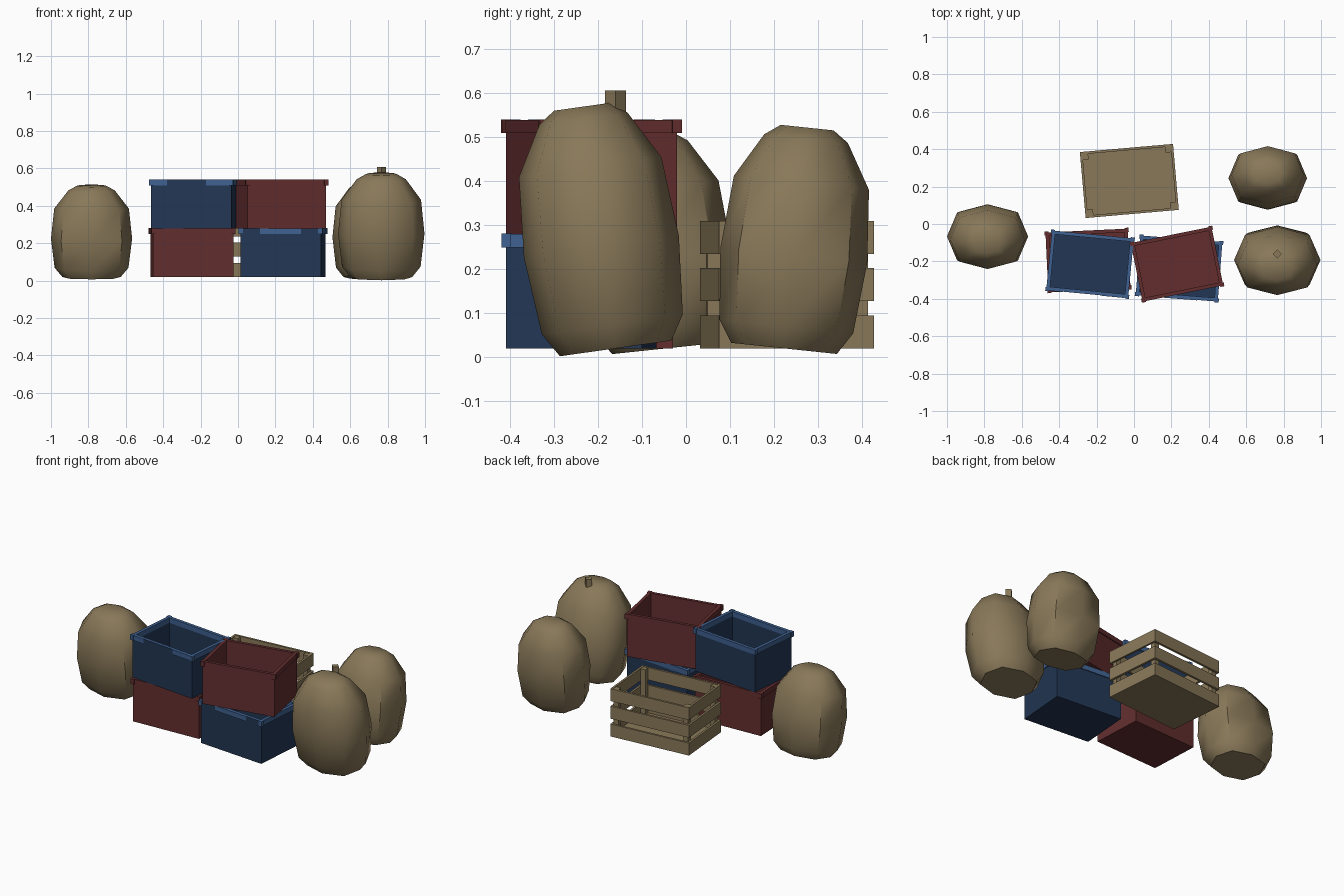
import bpy, bmesh
from math import cos, sin, pi, radians
from mathutils import Matrix, Vector

cube = bpy.data.objects.get("Cube")
if cube:
    bpy.data.objects.remove(cube)


def material(name, rgb):
    m = bpy.data.materials.new(name)
    m.use_nodes = True
    m.diffuse_color = (*rgb, 1)
    m.node_tree.nodes["Principled BSDF"].inputs["Base Color"].default_value = (*rgb, 1)
    return m


TAN = material("burlap and wood tan", (0.25, 0.19, 0.10))
RED = material("crate red", (0.125, 0.027, 0.028))
BLUE = material("crate blue", (0.016, 0.037, 0.088))
LIGHT = material("rim light blue", (0.05, 0.12, 0.28))


def box(bm, x0, x1, y0, y1, z0, z1, mat=0):
    """Add a box given by its limits and return its faces."""
    m = Matrix.Translation(((x0 + x1) / 2, (y0 + y1) / 2, (z0 + z1) / 2))
    m = m @ Matrix.Diagonal((x1 - x0, y1 - y0, z1 - z0, 1))
    verts = bmesh.ops.create_cube(bm, size=1, matrix=m)["verts"]
    faces = {f for v in verts for f in v.link_faces}
    for f in faces:
        f.material_index = mat
    return faces


def finish(bm, name, mats, loc, rot=(0, 0, 0)):
    bm.normal_update()
    mesh = bpy.data.meshes.new(name)
    bm.to_mesh(mesh)
    bm.free()
    ob = bpy.data.objects.new(name, mesh)
    bpy.context.collection.objects.link(ob)
    for m in mats:
        mesh.materials.append(m)
    ob.location = loc
    ob.rotation_euler = [radians(a) for a in rot]
    return ob


def plastic_crate(name, body, rim, loc, turn, patches=()):
    bm = bmesh.new()
    x, y, h, t, lip = 0.215, 0.155, 0.26, 0.014, 0.03
    # floor and walls
    box(bm, -x, x, -y, y, 0, t)
    for s in (-1, 1):
        a, b = sorted((s * x, s * (x - t)))
        box(bm, a, b, -y, y, t, h - lip)
        a, b = sorted((s * y, s * (y - t)))
        box(bm, t - x, x - t, a, b, t, h - lip)
    # rim with corner knobs
    o = 0.005
    for s in (-1, 1):
        a, b = sorted((s * (x + o), s * (x - t)))
        box(bm, a, b, -y - o, y + o, h - lip, h, 1)
        a, b = sorted((s * (y + o), s * (y - t)))
        faces = box(bm, t - x, x - t, a, b, h - lip, h, 1)
        if s < 0:
            min(faces, key=lambda f: f.calc_center_median().y).material_index = 0
        for u in (-1, 1):
            cx, cy = s * (x - 0.001), u * (y - 0.001)
            box(bm, cx - 0.011, cx + 0.011, cy - 0.011, cy + 0.011, h - lip, h + 0.001, 1)
    # painted patches on the front of the rim
    for a, b in patches:
        box(bm, a, b, -y - o - 0.002, -y - o, h - lip, h, 1)
    finish(bm, name, [body, rim], loc, (0, 0, turn))


plastic_crate("lower_red_crate", RED, RED, (-0.246, -0.195, 0.02), 2.7)
plastic_crate("lower_blue_crate", BLUE, LIGHT, (0.241, -0.238, 0.02), -4.5, [(-0.11, 0.11)])
plastic_crate("upper_blue_crate", BLUE, LIGHT, (-0.235, -0.215, 0.28), -5.5,
              [(-0.2, -0.13), (0.08, 0.2)])
plastic_crate("upper_red_crate", RED, RED, (0.23, -0.215, 0.28), 11.4)


def wooden_crate(name, loc, turn):
    bm = bmesh.new()
    x, y, t, post = 0.25, 0.177, 0.013, 0.03
    box(bm, t - x, x - t, t - y, y - t, 0, 0.015)
    for s in (-1, 1):
        # three slats on every side
        for z in (0, 0.108, 0.215):
            a, b = sorted((s * y, s * (y - t)))
            box(bm, -x, x, a, b, z, z + 0.075)
            a, b = sorted((s * x, s * (x - t)))
            box(bm, a, b, t - y, y - t, z, z + 0.075)
        # corner posts
        for u in (-1, 1):
            a, b = sorted((s * (x - t), s * (x - t - post)))
            c, d = sorted((u * (y - t), u * (y - t - post)))
            box(bm, a, b, c, d, 0.015, 0.288)
    finish(bm, name, [TAN], loc, (0, 0, turn))


wooden_crate("wooden_crate", (-0.025, 0.23, 0.02), 5)

# sack profile: (radius share, height share)
PROFILE = [(0.72, 0), (0.91, 0.1), (1, 0.42), (0.92, 0.75), (0.57, 0.95), (0.36, 1)]


def sack(name, loc, rx, ry, height, lean):
    bm = bmesh.new()
    rings = []
    for r, z in PROFILE:
        ring = []
        for i in range(8):
            k = r * (1.06 if i % 2 else 1)
            a = i * pi / 4
            ring.append(bm.verts.new((rx * k * cos(a), ry * k * sin(a), z * height)))
        rings.append(ring)
    for low, high in zip(rings, rings[1:]):
        for i in range(8):
            j = (i + 1) % 8
            bm.faces.new((low[i], low[j], high[j], high[i]))
    bm.faces.new(rings[0][::-1])
    bm.faces.new(rings[-1])
    ob = finish(bm, name, [TAN], loc, (lean, 0, 0))
    bpy.ops.object.select_all(action="DESELECT")
    ob.select_set(True)
    bpy.context.view_layer.objects.active = ob
    bpy.ops.object.shade_smooth_by_angle(angle=radians(52))


sack("front_left_sack", (0.766, -0.16, 0.02), 0.231, 0.178, 0.555, 8)
sack("back_left_sack", (0.715, 0.223, 0.02), 0.21, 0.168, 0.505, -6)
sack("right_sack", (-0.783, -0.045, 0.02), 0.217, 0.172, 0.49, 6)

# tied neck on the tallest sack
bm = bmesh.new()
box(bm, -0.017, 0.017, -0.017, 0.017, 0, 0.11)
finish(bm, "sack_neck", [TAN], (0.766, -0.16, 0.497), (0, 0, 45))
